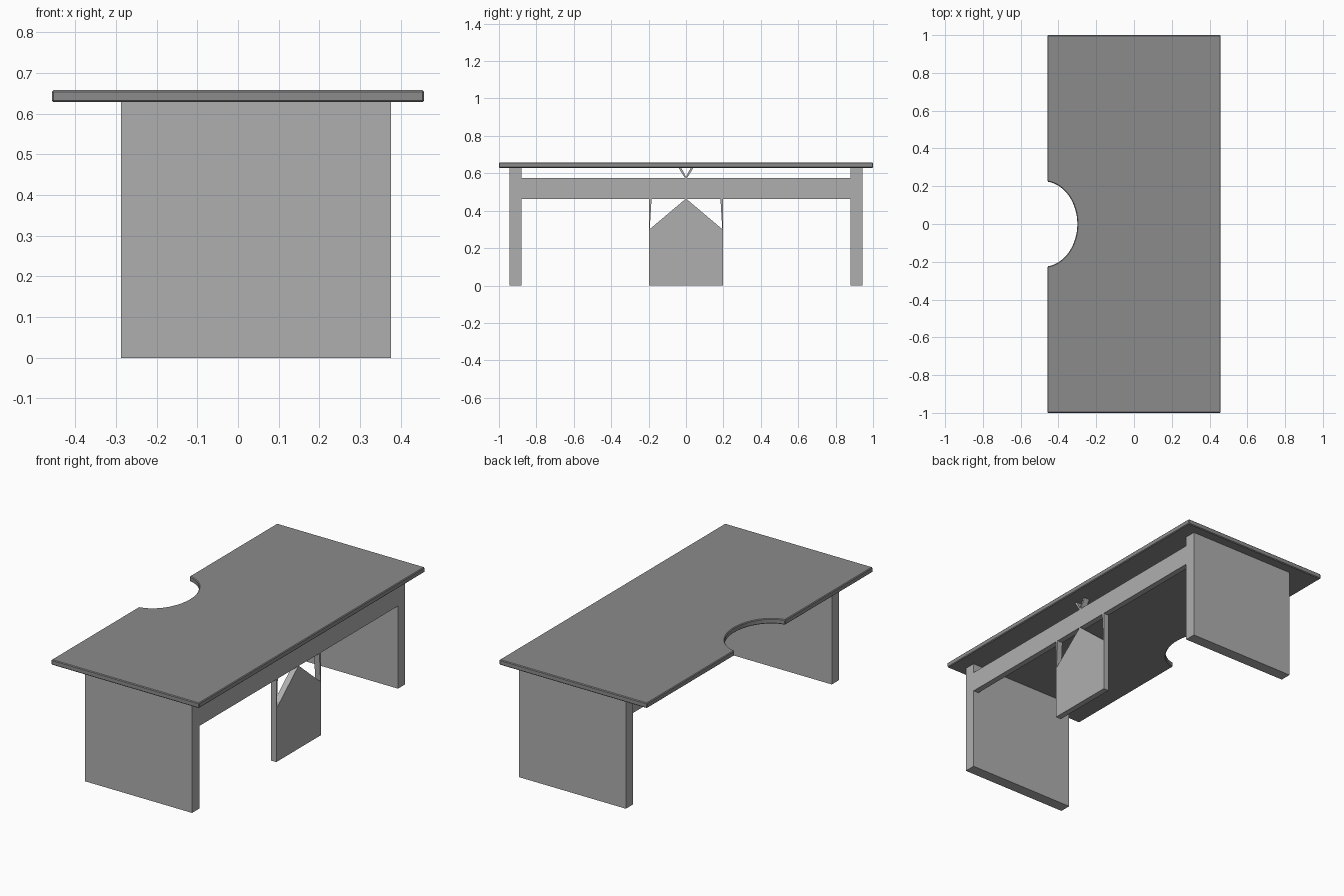
import bpy, bmesh, math

if "Cube" in bpy.data.objects:
    bpy.data.objects.remove(bpy.data.objects["Cube"])

FRONT, THICK = 0.376, 0.033      # plane of the beam face and board thickness


def grey(name, v):
    mat = bpy.data.materials.new(name)
    mat.diffuse_color = (v, v, v, 1)
    mat.use_nodes = True
    mat.node_tree.nodes["Principled BSDF"].inputs["Base Color"].default_value = mat.diffuse_color
    return mat


DARK, MID = grey("dark_grey", 0.26), grey("mid_grey", 0.43)


def prism(name, pts, axis, lo, hi, mat=MID):
    """Extrude a 2D outline: axis 'x' takes (y, z) points, axis 'z' takes (x, y)."""
    bm = bmesh.new()
    place = (lambda p, d: (d, p[0], p[1])) if axis == 'x' else (lambda p, d: (p[0], p[1], d))
    face = bm.faces.new([bm.verts.new(place(p, lo)) for p in pts])
    ext = bmesh.ops.extrude_face_region(bm, geom=[face])
    vec = (hi - lo, 0, 0) if axis == 'x' else (0, 0, hi - lo)
    bmesh.ops.translate(bm, vec=vec,
                        verts=[v for v in ext['geom'] if isinstance(v, bmesh.types.BMVert)])
    bmesh.ops.recalc_face_normals(bm, faces=bm.faces)
    mesh = bpy.data.meshes.new(name)
    bm.to_mesh(mesh)
    bm.free()
    mesh.materials.append(mat)
    ob = bpy.data.objects.new(name, mesh)
    bpy.context.collection.objects.link(ob)
    return ob


def board(name, pts):
    return prism(name, pts, 'x', FRONT - THICK, FRONT)


# Tabletop with an elliptical bite in the sitter's edge
edge, cx, rx, ry, n = -0.458, -0.48, 0.18, 0.226, 32
a = math.acos((edge - cx) / rx)
arc = [(cx + rx * math.cos(a - 2 * a * i / n), ry * math.sin(a - 2 * a * i / n)) for i in range(n + 1)]
top = prism("tabletop", arc + [(edge, -1), (-edge, -1), (-edge, 1), (edge, 1)], 'z', 0.629, 0.658, DARK)
bev = top.modifiers.new("soft_edge", 'BEVEL')
bev.width, bev.segments, bev.limit_method = 0.004, 1, 'ANGLE'

# Stretcher beam and pointed centre support
board("stretcher_beam", [(-0.88, 0.463), (0.88, 0.463), (0.88, 0.575), (-0.88, 0.575)])
board("centre_support", [(-0.198, 0), (0.198, 0), (0.198, 0.298), (0, 0.465), (-0.198, 0.298)])

# Paired parts: slab legs, tapered struts, small V brace under the top
for s, side in ((-1, "left"), (1, "right")):
    prism(side + "_leg", [(s * 0.88, 0), (s * 0.944, 0), (s * 0.944, 0.63), (s * 0.88, 0.63)],
          'x', -0.288, FRONT)
    board(side + "_support_strut", [(s * 0.194, 0.301), (s * 0.198, 0.298), (s * 0.198, 0.464), (s * 0.184, 0.464)])
    board(side + "_v_brace", [(0, 0.574), (s * 0.005, 0.574), (s * 0.04, 0.63), (s * 0.026, 0.63), (0, 0.582)])
